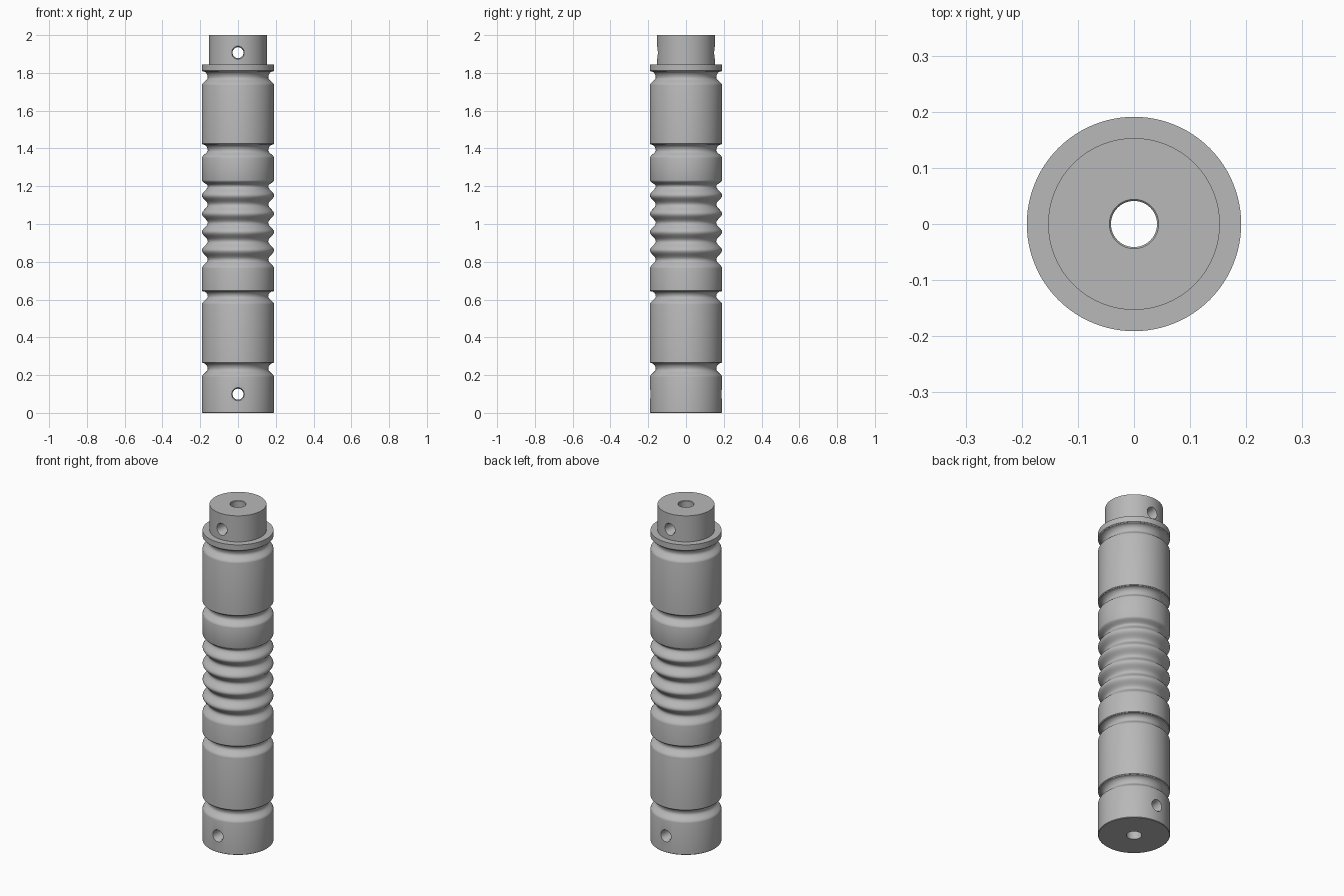
import bpy, bmesh, math
from mathutils import Matrix

if "Cube" in bpy.data.objects:
    bpy.data.objects.remove(bpy.data.objects["Cube"], do_unlink=True)

R, GROOVE, NECK, BORE = 0.191, 0.160, 0.153, 0.041

steel = bpy.data.materials.new("brushed grey")
steel.use_nodes = True
grey = (0.48, 0.48, 0.48, 1)
steel.diffuse_color = grey
steel.node_tree.nodes["Principled BSDF"].inputs["Base Color"].default_value = grey


def lathe(name, profile, steps):
    """Revolve a closed (radius, z) profile around the z axis."""
    bm = bmesh.new()
    rings = []
    for i in range(steps):
        a = 2 * math.pi * i / steps
        rings.append([bm.verts.new((r * math.cos(a), r * math.sin(a), z)) for r, z in profile])
    n = len(profile)
    for i in range(steps):
        a, b = rings[i], rings[(i + 1) % steps]
        for j in range(n):
            k = (j + 1) % n
            bm.faces.new((a[j], b[j], b[k], a[k]))
    bmesh.ops.remove_doubles(bm, verts=bm.verts, dist=1e-6)
    bmesh.ops.recalc_face_normals(bm, faces=bm.faces)
    mesh = bpy.data.meshes.new(name)
    bm.to_mesh(mesh)
    bm.free()
    mesh.materials.append(steel)
    obj = bpy.data.objects.new(name, mesh)
    bpy.context.collection.objects.link(obj)
    return obj


def ease(r0, z0, r1, z1, steps=7):
    """Smooth S-curve between two radii, without its first point."""
    return [(r0 + (r1 - r0) * (1 - math.cos(math.pi * i / steps)) / 2,
             z0 + (z1 - z0) * i / steps) for i in range(1, steps + 1)]


def groove(bottom, low, top):
    """Rounded shoulder, valley, then a concave flare to a crisp lower lip."""
    lip = R - 0.004
    points = [(R, bottom)] + ease(R, bottom, GROOVE, low)
    for i in range(1, 7):
        a = math.pi / 2 * i / 6
        points.append((GROOVE + (lip - GROOVE) * (1 - math.cos(a)),
                       low + (top - 0.004 - low) * math.sin(a)))
    return points + [(R, top)]


# Outer profile from foot to neck
outline = [(BORE, 0), (R - 0.003, 0), (R, 0.003)]
outline += groove(0.190, 0.232, 0.268)
outline += groove(0.575, 0.617, 0.648)

# Four rounded ribs between the two middle collars
outline += [(R, 0.765)] + ease(R, 0.765, GROOVE, 0.812)
for k in range(4):
    z = 0.812 + 0.097 * k
    outline += ease(GROOVE, z, R, z + 0.0485) + ease(R, z + 0.0485, GROOVE, z + 0.097)
outline += ease(GROOVE, 1.200, R, 1.232)

outline += groove(1.350, 1.390, 1.425)
outline += groove(1.735, 1.775, 1.812)
outline += [(R, 1.845), (NECK, 1.845), (NECK, 2.0),
            (BORE + 0.003, 2.0), (BORE, 1.997)]
handle = lathe("grip_tube", outline, 96)

# Chamfered cross holes through the foot and the neck
for name, z, r in (("foot_pin_cutter", 0.099, R), ("neck_pin_cutter", 1.907, NECK)):
    half = [(0.029, r - 0.012), (0.035, r), (0.035, r + 0.05), (0, r + 0.05)]
    cutter = lathe(name, [(a, -b) for a, b in reversed(half)] + half, 32)
    cutter.data.transform(Matrix.Translation((0, 0, z)) @ Matrix.Rotation(math.pi / 2, 4, "X"))
    cutter.hide_render = True
    cut = handle.modifiers.new("cross_hole", "BOOLEAN")
    cut.operation, cut.solver, cut.object = "DIFFERENCE", "EXACT", cutter
    bpy.context.view_layer.objects.active = handle
    bpy.ops.object.modifier_apply(modifier=cut.name)
    bpy.data.objects.remove(cutter, do_unlink=True)

# Smooth turned surfaces with crisp machined edges
bpy.ops.object.select_all(action="DESELECT")
handle.select_set(True)
bpy.context.view_layer.objects.active = handle
bpy.ops.object.shade_smooth_by_angle(angle=math.radians(32))
